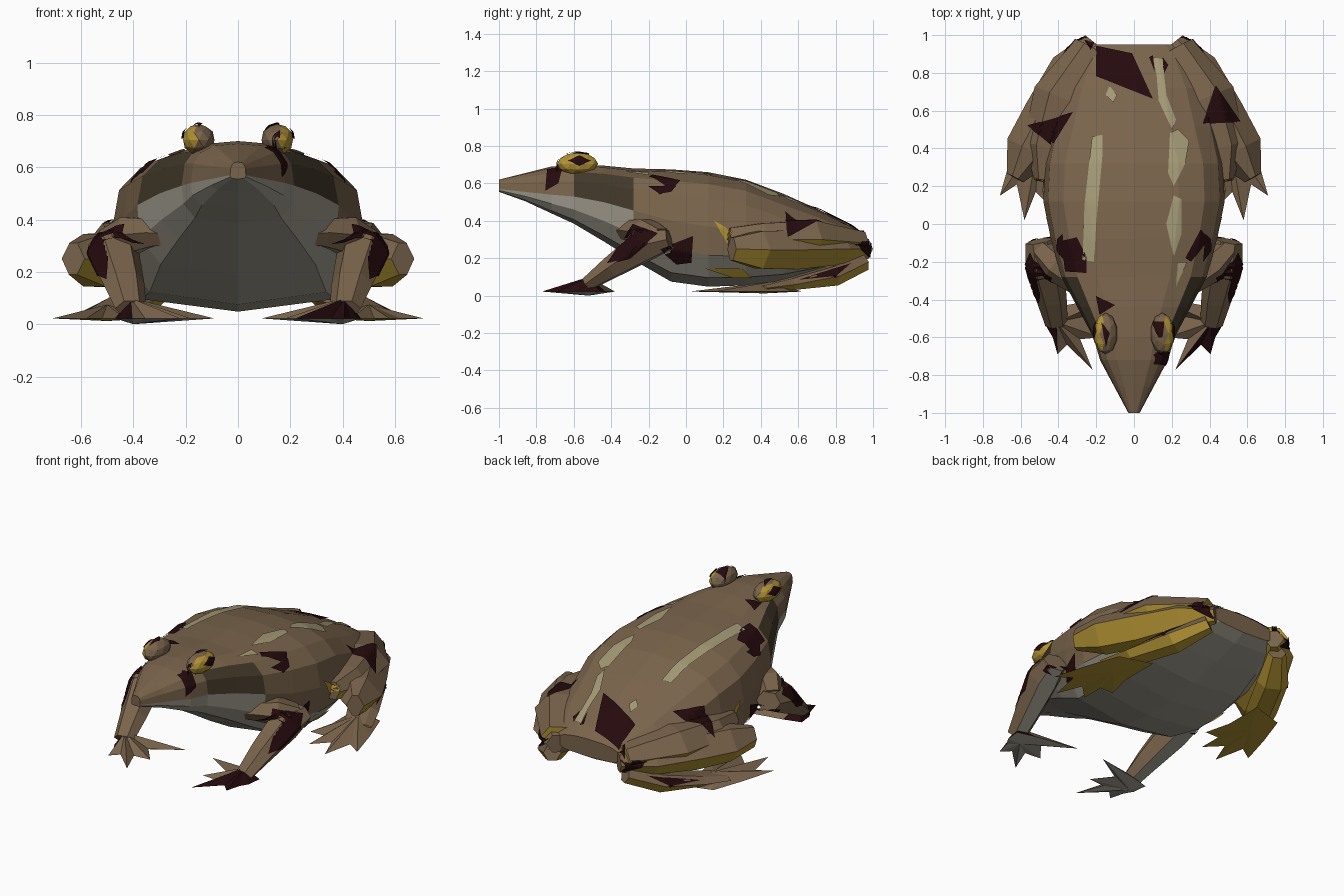
import bpy, bmesh, math
from mathutils import Vector
from mathutils.bvhtree import BVHTree

if "Cube" in bpy.data.objects:
    bpy.data.objects.remove(bpy.data.objects["Cube"])

COLOURS = {
    "brown_skin": (0.195, 0.128, 0.072), "belly_grey": (0.34, 0.32, 0.26),
    "gold": (0.45, 0.295, 0.035), "pale_stripe": (0.37, 0.32, 0.18),
    "maroon_spot": (0.018, 0.003, 0.004), "dark_mask": (0.055, 0.04, 0.023)}
BROWN, GREY, GOLD, PALE, MAROON, DARK = range(6)
MATS = []
for n, c in COLOURS.items():
    m = bpy.data.materials.new(n)
    m.diffuse_color = (*c, 1)
    m.use_nodes = True
    m.node_tree.nodes["Principled BSDF"].inputs["Base Color"].default_value = m.diffuse_color
    MATS.append(m)

solid_verts, solid_faces = [], []


def finish(name, bm):
    me = bpy.data.meshes.new(name)
    bm.to_mesh(me)
    bm.free()
    for m in MATS:
        me.materials.append(m)
    bpy.context.collection.objects.link(bpy.data.objects.new(name, me))


def solid(name, verts, faces, rule, s=1):
    """Closed flat-shaded mesh; rule(index, centre, normal) picks the colour."""
    bm = bmesh.new()
    vs = [bm.verts.new((v[0] * s, v[1], v[2])) for v in verts]
    for f in faces:
        bm.faces.new([vs[i] for i in f])
    bmesh.ops.recalc_face_normals(bm, faces=bm.faces)
    bm.normal_update()
    bm.verts.index_update()
    base = len(solid_verts)
    solid_verts.extend(v.co.copy() for v in bm.verts)
    for i, f in enumerate(bm.faces):
        f.material_index = rule(i, f.calc_center_median(), f.normal)
        solid_faces.append([base + v.index for v in f.verts])
    finish(name, bm)


def loft(rings):
    n = len(rings[0])
    verts = [p for r in rings for p in r]
    faces = [(i * n + j, i * n + (j + 1) % n, (i + 1) * n + (j + 1) % n, (i + 1) * n + j)
             for i in range(len(rings) - 1) for j in range(n)]
    faces += [tuple(range(n)), tuple(range(len(verts) - n, len(verts)))]
    return verts, faces


def limb(name, path, rule, s, pinch=.5):
    """Tapering six-sided tube; path rows are x, y, z, half width, half height."""
    pts = [Vector(p[:3]) for p in path]
    outline = [(1, 0), (pinch, .87), (-pinch, .87), (-1, 0), (-pinch, -.87), (pinch, -.87)]
    rings = []
    for i, p in enumerate(path):
        t = (pts[min(i + 1, len(pts) - 1)] - pts[max(i - 1, 0)]).normalized()
        side = t.cross(Vector((0, 0, 1))).normalized()
        up = side.cross(t)
        rings.append([pts[i] + side * p[3] * a + up * p[4] * b for a, b in outline])
    solid(name, *loft(rings), rule, s)


def webbed(name, outline, top, bottom, rule, s):
    """Flat zigzag foot: outline fanned to a raised top and a low bottom point."""
    n = len(outline)
    verts = [(x, y, 0.022) for x, y in outline] + [top, bottom]
    faces = [(i, (i + 1) % n, k) for k in (n, n + 1) for i in range(n)]
    solid(name, verts, faces, rule, s)


# Body and head: y, top, bottom, half width, height of widest point
STATIONS = [
    (-1.00, .62, .555, .03, .57), (-.86, .655, .505, .105, .555), (-.72, .69, .44, .18, .54),
    (-.60, .70, .385, .215, .53), (-.44, .695, .29, .30, .50), (-.28, .68, .19, .385, .455),
    (-.08, .675, .075, .44, .40), (.12, .66, .048, .48, .37), (.32, .62, .055, .47, .35),
    (.52, .545, .08, .43, .31), (.72, .455, .13, .37, .29), (.88, .375, .18, .29, .28),
    (.95, .33, .22, .22, .275)]
rings = []
for y, zt, zb, w, zw in STATIONS:
    e = .72 if y < .4 else .85
    half = [(w * math.sin(math.radians(a)) ** e, zw + (zt - zw) * math.cos(math.radians(a)) ** e)
            for a in (0, 22, 45, 68)] + [(w, zw)]
    half += [(w * math.cos(math.radians(a)) ** .6, zw - (zw - zb) * math.sin(math.radians(a)) ** .6)
             for a in (17, 50)] + [(0, zb)]
    rings.append([(x, y, z) for x, z in half] + [(-x, y, z) for x, z in half[6:0:-1]])


def body_rule(k, c, n):
    i, j = divmod(k, 14)
    j = min(j, 13 - j)
    if i >= len(STATIONS) - 1:
        return BROWN
    if j >= (4 if i < 5 else 5):
        return GREY
    return DARK if i in (3, 4) and j in (2, 3) else BROWN


solid("body", *loft(rings), body_rule)


def leg_rule(i, c, n):
    return GOLD if n.z < -0.05 else BROWN


def arm_rule(i, c, n):
    return GREY if n.z < -0.6 else BROWN


def hand_rule(i, c, n):
    if n.z < 0:
        return GREY
    return MAROON if c.x > .31 or c.x < -.39 else BROWN


# Eye shape
bm = bmesh.new()
bmesh.ops.create_icosphere(bm, subdivisions=2, radius=1)
bm.verts.index_update()
eye_verts = [(.15 + v.co.x * .063, -.58 + v.co.y * .11, .705 + v.co.z * .06) for v in bm.verts]
eye_faces = [[v.index for v in f.verts] for f in bm.faces]
bm.free()

for s, side in ((1, "right"), (-1, "left")):
    solid(side + "_eye", eye_verts, eye_faces,
          lambda i, c, n: GOLD if n.x * s > .42 else BROWN, s)
    # Hind leg folded: thigh, shank, ankle and webbed foot
    limb(side + "_thigh", [(.22, .93, .28, .10, .07), (.37, .66, .30, .17, .115),
                           (.45, .40, .30, .14, .10), (.48, .23, .31, .05, .06)], leg_rule, s)
    limb(side + "_shank", [(.215, .965, .25, .055, .06), (.33, .82, .25, .115, .095),
                           (.455, .58, .245, .13, .12), (.55, .39, .245, .135, .115),
                           (.63, .245, .25, .05, .07)], leg_rule, s, .35)
    limb(side + "_ankle", [(.25, .95, .18, .05, .05), (.36, .78, .105, .09, .06),
                           (.47, .55, .06, .09, .035), (.54, .40, .04, .08, .015)], leg_rule, s)
    webbed(side + "_hind_foot",
           [(.38, .62), (.58, .56), (.65, .36), (.71, .15), (.62, .21), (.58, .02),
            (.52, .17), (.43, .08), (.43, .22), (.34, .22), (.38, .38)],
           (.50, .46, .075), (.50, .42, .012), leg_rule, s)
    # Front leg: upper arm, forearm and hand
    limb(side + "_upper_arm", [(.17, -.40, .34, .03, .03), (.31, -.30, .35, .07, .06),
                               (.41, -.22, .34, .09, .08), (.49, -.14, .30, .07, .07)], arm_rule, s)
    limb(side + "_forearm", [(.50, -.09, .30, .075, .06), (.475, -.22, .27, .10, .095),
                             (.435, -.40, .15, .08, .065), (.41, -.53, .06, .06, .04)], arm_rule, s)
    webbed(side + "_hand",
           [(.47, -.46), (.46, -.55), (.43, -.60), (.405, -.69), (.355, -.64), (.22, -.77),
            (.285, -.61), (.18, -.60), (.27, -.49), (.09, -.38), (.36, -.43)],
           (.41, -.52, .10), (.40, -.52, 0), hand_rule, s)

TREE = BVHTree.FromPolygons(solid_verts, solid_faces)


def drape(name, poly, mat, s=0):
    """Lay a thin painted patch on the solids: from above (s=0, x/y) or a side (y/z)."""
    d = Vector((-s, 0, 0)) if s else Vector((0, 0, -1))
    bm = bmesh.new()
    bm.faces.new([bm.verts.new((s * 2, a, b) if s else (a, b, 2)) for a, b in poly])
    bmesh.ops.triangulate(bm, faces=bm.faces[:])
    bmesh.ops.subdivide_edges(bm, edges=bm.edges[:], cuts=11, use_grid_fill=True)
    bmesh.ops.triangulate(bm, faces=bm.faces[:])
    dead = []
    for v in bm.verts:
        hit, nrm, _, _ = TREE.ray_cast(v.co, d)
        if hit is None:
            dead.append(v)
        else:
            v.co = hit + nrm * (.007 if nrm.dot(d) < 0 else -.007)
    bmesh.ops.delete(bm, geom=dead, context='VERTS')
    torn = []
    for f in bm.faces:
        depth = [v.co.dot(d) for v in f.verts]
        if max(depth) - min(depth) > .05:
            torn.append(f)
    bmesh.ops.delete(bm, geom=torn, context='FACES')
    bm.normal_update()
    for f in bm.faces:
        f.material_index = mat
        if f.normal.dot(d) > 0:
            f.normal_flip()
    finish(name, bm)


# Pale back stripes, seen from above
STRIPES = [
    [(-.27, -.19), (-.26, .1), (-.22, .46), (-.165, .47), (-.165, .38), (-.2, 0), (-.21, -.2)],
    [(.18, .27), (.19, .48), (.23, .5), (.29, .44), (.27, .32), (.21, .2)],
    [(.17, 0), (.21, .15), (.25, .13), (.25, -.05), (.21, -.17)],
    [(.1, .88), (.15, .87), (.17, .68), (.22, .55), (.2, .5), (.13, .65), (.12, .78)],
    [(.22, -.33), (.23, -.2), (.28, -.2)],
    [(-.15, .68), (-.11, .64), (-.09, .68), (-.13, .73)]]
for i, p in enumerate(STRIPES):
    drape(f"back_stripe_{i}", p, PALE)

# Dark spots, seen from above
SPOTS = [
    [(-.2, .94), (-.01, .9), (.1, .66), (-.2, .78)], [(.08, .88), (.1, .89), (.11, .8)],
    [(.15, .88), (.18, .84), (.155, .79)],
    [(-.56, .52), (-.32, .59), (-.43, .41)], [(.36, .53), (.43, .73), (.56, .54)],
    [(-.38, -.09), (-.3, -.07), (-.25, -.17), (-.25, -.26), (-.36, -.25)],
    [(.27, -.18), (.35, -.03), (.39, -.08), (.3, -.2)],
    [(-.2, -.38), (-.1, -.43), (-.18, -.48)], [(-.17, -.52), (-.13, -.58), (-.15, -.65)],
    [(.1, -.52), (.16, -.52), (.15, -.60), (.13, -.6)],
    [(.1, -.69), (.16, -.67), (.16, -.73), (.12, -.73)],
    [(-.26, .97), (-.21, .96), (-.23, .92)]]
for i, p in enumerate(SPOTS):
    drape(f"back_spot_{i}", p, MAROON)

# Side markings on both flanks, as y/z
FLANK = [
    ("pupil", MAROON, [(-.63, .72), (-.57, .745), (-.51, .72), (-.57, .695)]),
    ("neck_spot", MAROON, [(-.2, .58), (-.05, .585), (-.08, .55), (-.14, .54)]),
    ("forearm_spot", MAROON, [(-.28, .38), (-.15, .33), (-.3, .2), (-.42, .17)]),
    ("elbow_spot", MAROON, [(-.14, .25), (.04, .32), (.03, .18), (-.05, .17)]),
    ("heel_spot", MAROON, [(.9, .28), (.99, .29), (.98, .2)]),
    ("ankle_spot", MAROON, [(.6, .08), (.88, .17), (.8, .1)]),
    ("groin_patch", GOLD, [(.15, .4), (.25, .34), (.22, .28)]),
    ("belly_patch", GOLD, [(.1, .15), (.3, .15), (.35, .1), (.25, .1)])]
for s, side in ((1, "right"), (-1, "left")):
    for n, mat, p in FLANK:
        drape(f"{side}_{n}", p, mat, s)
drape("snout_spot", [(-.74, .67), (-.66, .68), (-.68, .6), (-.75, .56)], MAROON, 1)
